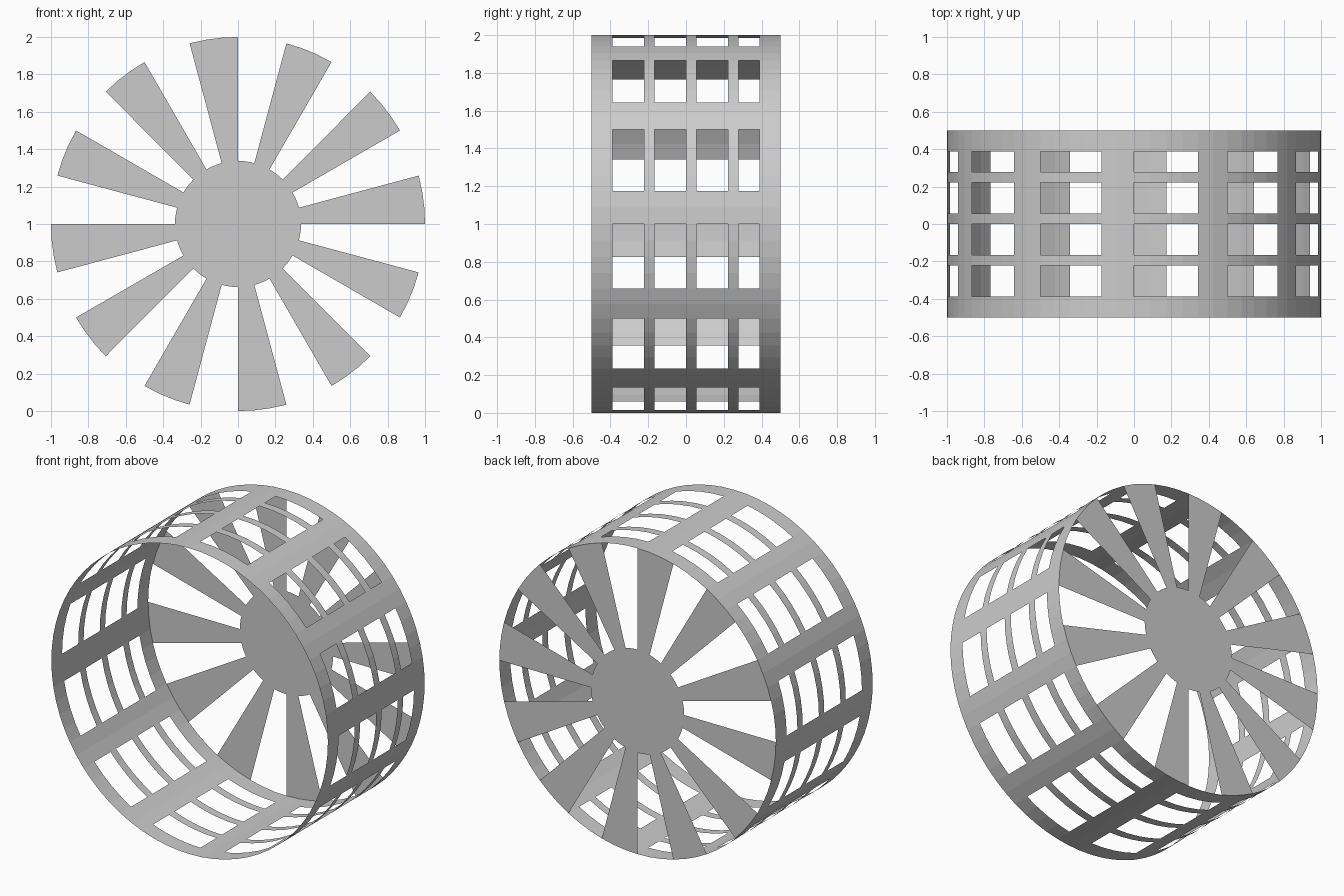
import bpy, bmesh
from math import cos, sin, radians

cube = bpy.data.objects.get("Cube")
if cube:
    bpy.data.objects.remove(cube, do_unlink=True)

STEP = 5            # degrees per facet
ROWS = 18           # rows of facets across the drum
HUB_R = 0.337
BACK = 0.5

grey = bpy.data.materials.new("plain_grey")
grey.use_nodes = True
grey.diffuse_color = (0.6, 0.6, 0.6, 1)
grey.node_tree.nodes["Principled BSDF"].inputs["Base Color"].default_value = (0.6, 0.6, 0.6, 1)


def point(radius, degrees, y):
    a = radians(degrees)
    return (radius * cos(a), y, 1 + radius * sin(a))


def finish(name, bm):
    bmesh.ops.remove_doubles(bm, verts=bm.verts[:], dist=1e-5)
    mesh = bpy.data.meshes.new(name)
    bm.to_mesh(mesh)
    bm.free()
    mesh.materials.append(grey)
    obj = bpy.data.objects.new(name, mesh)
    bpy.context.collection.objects.link(obj)
    return obj


def add_face(bm, points):
    return bm.faces.new([bm.verts.new(p) for p in points])


# Drum: thin faceted cylinder, pierced by twelve columns of four windows
solid_rows = {0, 1, 5, 9, 13, 16, 17}
bm = bmesh.new()
for row in range(ROWS):
    y0, y1 = row / ROWS - 0.5, (row + 1) / ROWS - 0.5
    for a in range(0, 360, STEP):
        if row in solid_rows or a % 30 < 10:
            b = a + STEP
            add_face(bm, [point(1, a, y0), point(1, b, y0),
                          point(1, b, y1), point(1, a, y1)])
for f in bm.faces:
    f.normal_update()
    c = f.calc_center_median()
    if f.normal.x * c.x + f.normal.z * (c.z - 1) < 0:
        f.normal_flip()
finish("drum", bm)

# Hub: flat disc closing the middle of the back
bm = bmesh.new()
add_face(bm, [point(HUB_R, -a, BACK) for a in range(0, 360, STEP)])
finish("hub", bm)

# Spokes: twelve flat wedges from the hub to the drum
bm = bmesh.new()
for start in range(0, 360, 30):
    for a in range(start, start + 15, STEP):
        b = a + STEP
        add_face(bm, [point(HUB_R, b, BACK), point(1, b, BACK),
                      point(1, a, BACK), point(HUB_R, a, BACK)])
finish("spokes", bm)
